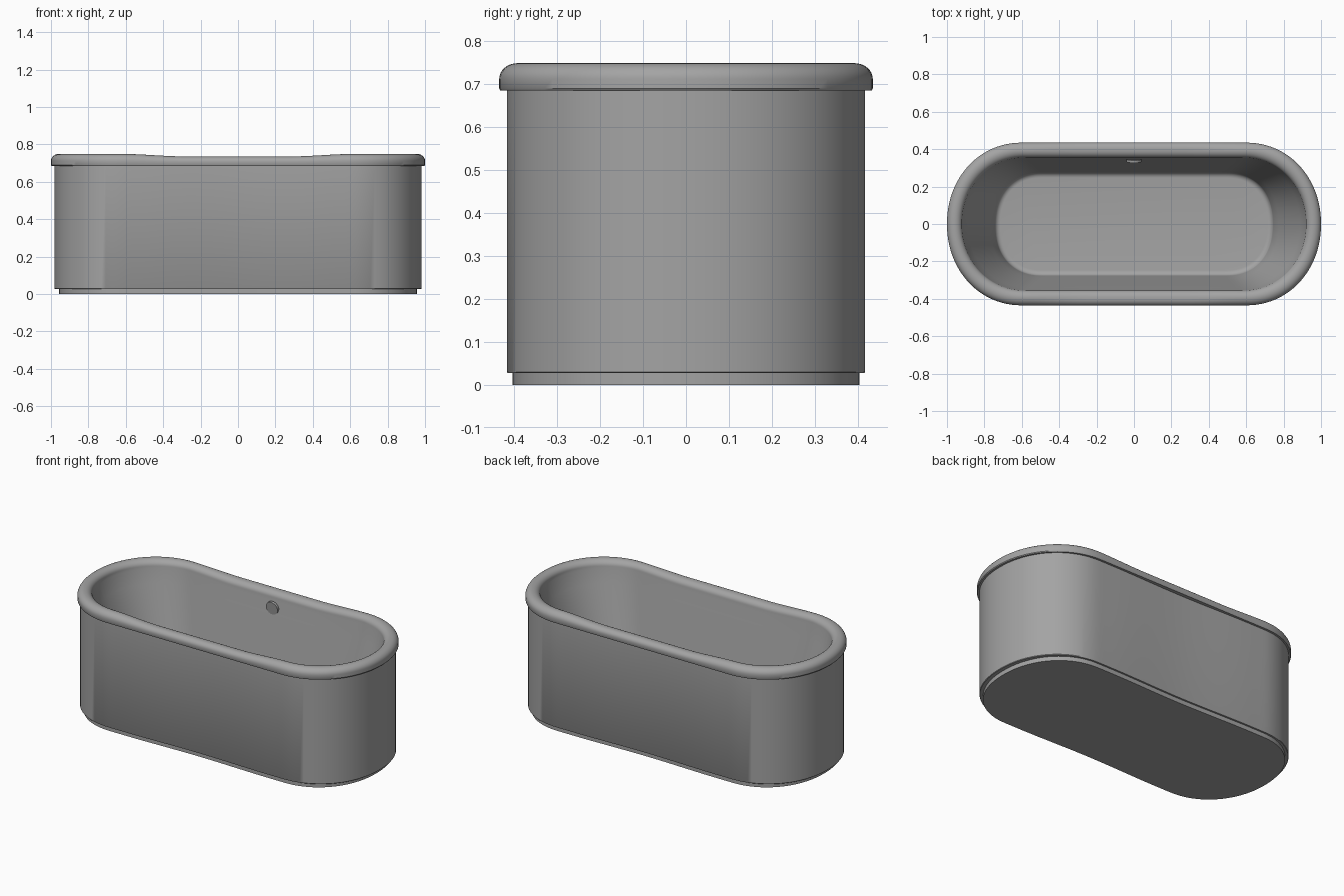
import bpy, bmesh, math

if "Cube" in bpy.data.objects:
    bpy.data.objects.remove(bpy.data.objects["Cube"])

grey = bpy.data.materials.new("warm_grey_enamel")
grey.diffuse_color = (0.37, 0.37, 0.37, 1)
grey.use_nodes = True
grey.node_tree.nodes["Principled BSDF"].inputs["Base Color"].default_value = grey.diffuse_color

N_END, N_SIDE = 48, 40


def smooth(lo, hi, v):
    t = min(1, max(0, (v - lo) / (hi - lo)))
    return t * t * (3 - 2 * t)


def outline(a, b, s, z, n=2.06, waist=0.0, dip=0.0):
    """Oval ring: straight sides to x = +-s, rounded ends to x = +-a."""
    half = []
    for i in range(N_END):                      # right end, -y to +y
        t = -math.pi / 2 + math.pi * i / N_END
        c, d = math.cos(t), math.sin(t)
        half.append((s + (a - s) * abs(c) ** (2 / n),
                     math.copysign(b * abs(d) ** (2 / n), d)))
    for i in range(N_SIDE):                     # back side, right to left
        half.append((s - 2 * s * i / N_SIDE, b))
    pts = half + [(-x, -y) for x, y in half]
    ring = []
    for x, y in pts:
        mid = 1 - smooth(0.0, 0.5, abs(x))
        low = 1 - smooth(0.27, 0.62, abs(x))
        ring.append((x, y - math.copysign(waist * mid, y), z - dip * low))
    return ring


def finish(obj, angle=35):
    obj.data.materials.append(grey)
    bpy.ops.object.select_all(action='DESELECT')
    obj.select_set(True)
    bpy.context.view_layer.objects.active = obj
    bpy.ops.object.shade_smooth_by_angle(angle=math.radians(angle))
    return obj


def loft(name, rings, cap_first=False, cap_last=False):
    bm = bmesh.new()
    loops = [[bm.verts.new(p) for p in r] for r in rings]
    for lo, hi in zip(loops, loops[1:]):
        n = len(lo)
        for i in range(n):
            j = (i + 1) % n
            bm.faces.new((lo[i], lo[j], hi[j], hi[i]))
    if cap_first:
        bm.faces.new(loops[0][::-1])
    if cap_last:
        bm.faces.new(loops[-1])
    me = bpy.data.meshes.new(name)
    bm.to_mesh(me)
    bm.free()
    obj = bpy.data.objects.new(name, me)
    bpy.context.collection.objects.link(obj)
    return finish(obj)


W = 0.01
# Recessed plinth
loft("plinth", [outline(0.957, 0.404, 0.6, 0.0, 2.12, W),
                outline(0.957, 0.404, 0.6, 0.03, 2.12, W)], cap_first=True)

# Outer skirt
loft("outer_body", [outline(0.95, 0.395, 0.6, 0.027, 2.12, W),
                    outline(0.979, 0.415, 0.6, 0.027, 2.12, W),
                    outline(0.982, 0.417, 0.6, 0.030, 2.12, W),
                    outline(0.982, 0.417, 0.6, 0.69, 2.12, W)], cap_first=False)

# Rolled rim running into the inner basin
D = 0.014
rim = [outline(0.965, 0.40, 0.6, 0.687),
       outline(0.996, 0.432, 0.6, 0.685),
       outline(1.0, 0.435, 0.6, 0.690),
       outline(1.0, 0.435, 0.6, 0.712, dip=D * 0.3)]
for k in range(1, 9):                            # rounded outer shoulder
    t = math.pi / 2 * k / 8
    o = 0.042 * (1 - math.cos(t))
    rim.append(outline(1 - o, 0.435 - o, 0.6, 0.712 + 0.037 * math.sin(t),
                       dip=D * (0.3 + 0.7 * k / 8)))
for k in range(1, 9):                            # rounded inner shoulder
    t = math.pi / 2 * k / 8
    o = 0.042 + 0.038 * math.sin(t)
    rim.append(outline(1 - o, 0.435 - o, 0.6 - 0.02 * k / 8,
                       0.715 + 0.034 * math.cos(t), dip=D))
FLOOR = 0.17
top = (0.918, 0.353, 0.58, 2.06, 0.70)
low = (0.745, 0.277, 0.49, 2.25, FLOOR + 0.03)
for k in range(7):                               # sloping basin wall
    t = k / 6
    a, b, s, n, z = (p + (q - p) * t for p, q in zip(top, low))
    rim.append(outline(a, b, s, z, n, dip=D * max(0, 1 - 4 * t)))
for k in range(1, 7):                            # fillet to the floor
    t = math.pi / 2 * k / 6
    o = 0.03 * (1 - math.cos(t))
    rim.append(outline(0.745 - o, 0.277 - o, 0.49,
                       FLOOR + 0.03 * (1 - math.sin(t)), 2.25))
loft("rim_and_basin", rim, cap_last=True)


def disc(name, r, depth, loc, rot=(0, 0, 0)):
    bpy.ops.mesh.primitive_cylinder_add(vertices=32, radius=r, depth=depth,
                                        location=loc, rotation=rot)
    bpy.context.object.name = name
    return finish(bpy.context.object)


# Overflow cover high on the back wall
tilt = (math.radians(90 + 8), 0, 0)
disc("overflow_cover", 0.04, 0.014, (0, 0.339, 0.645), tilt)

# Floor drain with small raised studs
disc("drain_plate", 0.03, 0.004, (-0.53, 0, FLOOR + 0.001))
for i in range(8):
    t = math.tau * i / 8
    disc(f"drain_stud_{i + 1}", 0.006, 0.004,
         (-0.53 + 0.027 * math.cos(t), 0.027 * math.sin(t), FLOOR + 0.003))
